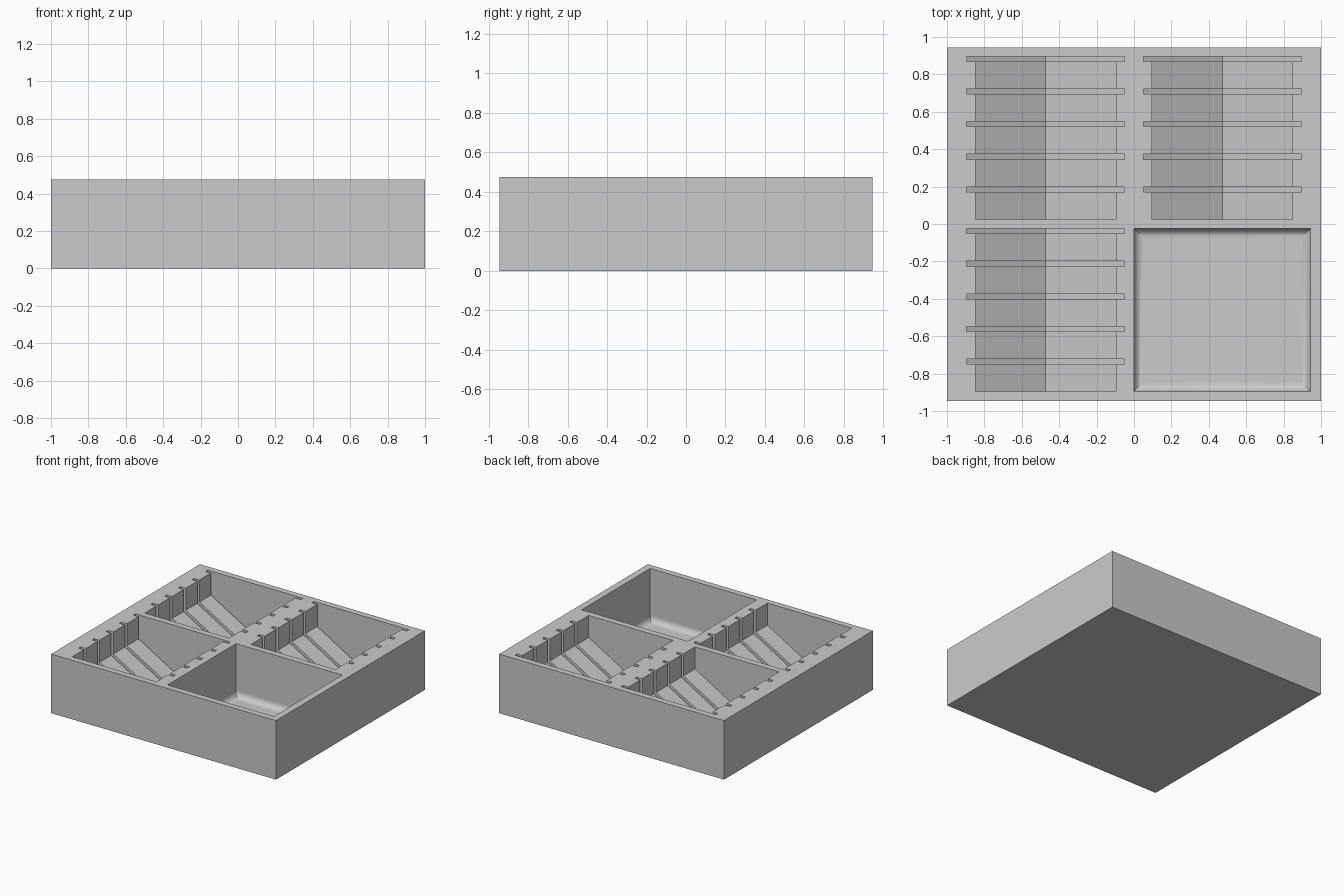
import bpy
import math

cube = bpy.data.objects.get("Cube")
if cube:
    bpy.data.objects.remove(cube, do_unlink=True)

HALF_X, HALF_Y, HEIGHT = 1.0, 0.945, 0.475
RIM = 0.05
BAY_LENGTH = 0.87
BAY_X = 0.4725          # bay centre offset
BAY_HALF, SLOT_HALF = 0.375, 0.4225
SLOT_WIDTH, SLOT_COUNT = 0.027, 5
CORNER_Z = 0.27         # where the slot walls meet the sloped floor
TAN30 = math.tan(math.radians(30))
ABOVE = HEIGHT + 0.1

grey = bpy.data.materials.new("light grey")
grey.use_nodes = True
grey.diffuse_color = (0.6, 0.6, 0.6, 1)
grey.node_tree.nodes["Principled BSDF"].inputs["Base Color"].default_value = (0.6, 0.6, 0.6, 1)


def loft(name, rings):
    """Closed solid through a list of equal-sized rings of points."""
    n = len(rings[0])
    verts = [p for ring in rings for p in ring]
    faces = [list(range(n))[::-1], [len(verts) - n + i for i in range(n)]]
    for r in range(len(rings) - 1):
        for i in range(n):
            j = (i + 1) % n
            faces.append([r * n + i, r * n + j, (r + 1) * n + j, (r + 1) * n + i])
    mesh = bpy.data.meshes.new(name)
    mesh.from_pydata(verts, [], faces)
    mesh.materials.append(grey)
    obj = bpy.data.objects.new(name, mesh)
    bpy.context.collection.objects.link(obj)
    return obj


def rect(x0, x1, y0, y1, z):
    return [(x0, y0, z), (x1, y0, z), (x1, y1, z), (x0, y1, z)]


def v_cutter(cx, half, y0, y1):
    """Trough with upright walls and a floor sloping at 30 degrees to a valley."""
    valley = CORNER_Z - SLOT_HALF * TAN30 + (SLOT_HALF - half) * 2 / math.sqrt(3)
    corner = valley + half * TAN30
    profile = [(cx - half, ABOVE), (cx - half, corner), (cx, valley),
               (cx + half, corner), (cx + half, ABOVE)]
    return loft("trough_cutter", [[(x, y, z) for x, z in profile] for y in (y1, y0)])


def carve(target, cutter):
    mod = target.modifiers.new("carve", 'BOOLEAN')
    mod.operation, mod.solver, mod.object = 'DIFFERENCE', 'EXACT', cutter
    bpy.context.view_layer.objects.active = target
    bpy.ops.object.modifier_apply(modifier=mod.name)
    bpy.data.objects.remove(cutter, do_unlink=True)


# Solid block
box = loft("organizer_box", [rect(-HALF_X, HALF_X, -HALF_Y, HALF_Y, z) for z in (0, HEIGHT)])

# Three V-floored bays with divider slots
back_top, front_top = HALF_Y - RIM, -RIM / 2
for cx, top in ((-BAY_X, back_top), (BAY_X, back_top), (-BAY_X, front_top)):
    carve(box, v_cutter(cx, BAY_HALF, top - BAY_LENGTH, top - SLOT_WIDTH / 2))
    for i in range(SLOT_COUNT):
        y = top - i * BAY_LENGTH / SLOT_COUNT
        carve(box, v_cutter(cx, SLOT_HALF, y - SLOT_WIDTH, y))

# Open tray with a rounded floor edge
FILLET, STEPS = 0.048, 10
rings = []
for i in range(STEPS + 1):
    a = math.pi / 2 * i / STEPS
    inset = FILLET * (1 - math.sin(a))
    z = RIM + FILLET * (1 - math.cos(a))
    rings.append(rect(inset, 2 * BAY_X - inset, front_top - BAY_LENGTH + inset,
                      front_top - inset, z))
rings.append(rect(0, 2 * BAY_X, front_top - BAY_LENGTH, front_top, ABOVE))
carve(box, loft("tray_cutter", rings))

# Smooth only the rounded tray edge
bpy.ops.object.select_all(action='DESELECT')
box.select_set(True)
bpy.context.view_layer.objects.active = box
bpy.ops.object.shade_smooth_by_angle(angle=math.radians(30))
for face in box.data.polygons:
    in_tray = face.center.x > 0 and face.center.y < 0
    face.use_smooth = in_tray and 0.01 < face.normal.z < 0.999
